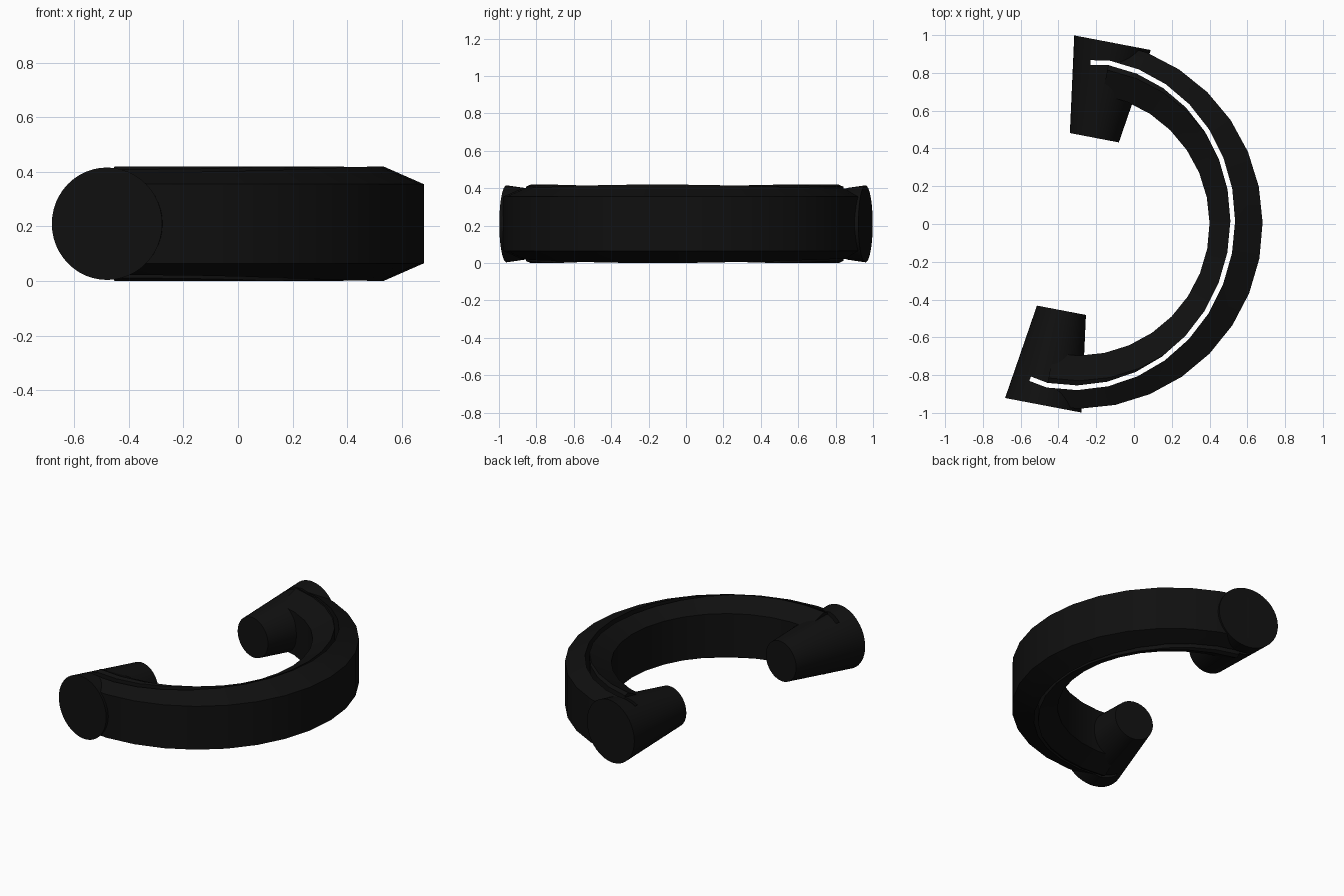
import bpy, bmesh, math
from mathutils import Matrix, Vector

if "Cube" in bpy.data.objects:
    bpy.data.objects.remove(bpy.data.objects["Cube"])

# Local frame: centre of the arc, tilted in plan
FRAME = Matrix.Translation((-0.297, 0, 0.21)) @ Matrix.Rotation(math.radians(-10.8), 4, 'Z')

black = bpy.data.materials.new("matte_black")
black.diffuse_color = (0.005, 0.005, 0.005, 1)
black.use_nodes = True
black.node_tree.nodes["Principled BSDF"].inputs["Base Color"].default_value = black.diffuse_color


def make_object(name, bm):
    bmesh.ops.recalc_face_normals(bm, faces=bm.faces)
    bm.transform(FRAME)
    mesh = bpy.data.meshes.new(name)
    bm.to_mesh(mesh)
    bm.free()
    mesh.materials.append(black)
    obj = bpy.data.objects.new(name, mesh)
    bpy.context.collection.objects.link(obj)
    return obj


def loft(name, sections):
    """Skin a list of closed cross-sections and cap both ends."""
    bm = bmesh.new()
    rings = [[bm.verts.new(p) for p in s] for s in sections]
    n = len(rings[0])
    for a, b in zip(rings, rings[1:]):
        for i in range(n):
            j = (i + 1) % n
            bm.faces.new((a[i], a[j], b[j], b[i]))
    bm.faces.new(rings[0])
    bm.faces.new(rings[-1])
    return make_object(name, bm)


angles = [math.radians(-90 + 11.25 * i) for i in range(17)]

# Half-circle body with a ridged six-sided section
profile = [(0.697, -0.145), (0.83, -0.21), (0.978, -0.145),
           (0.978, 0.145), (0.83, 0.21), (0.697, 0.145)]
body = loft("curved_body", [[(r * math.cos(a), r * math.sin(a), z) for r, z in profile]
                            for a in angles])

# Tapered round end lugs, pointing to the centre
parts = [body]
for side, label in ((1, "back"), (-1, "front")):
    bm = bmesh.new()
    bmesh.ops.create_cone(bm, cap_ends=True, segments=48, radius1=0.206,
                          radius2=0.132, depth=0.512)
    bm.transform(Matrix.Translation((0, side * 0.721, 0))
                 @ Matrix.Rotation(math.radians(90 * side), 4, 'X'))
    parts.append(make_object(label + "_end_lug", bm))

# Narrow slot that runs right through body and lugs
path = [Vector((0.818 * math.cos(a), 0.869 * math.sin(a), 0)) for a in angles]
path = [Vector((-0.095, -0.852, 0))] + path + [Vector((-0.095, 0.852, 0))]
sections = []
for i, p in enumerate(path):
    t = (path[min(i + 1, len(path) - 1)] - path[max(i - 1, 0)]).normalized()
    n = Vector((t.y, -t.x, 0)) * 0.0125
    sections.append([(p.x + s * n.x, p.y + s * n.y, z)
                     for s, z in ((-1, -0.4), (1, -0.4), (1, 0.4), (-1, 0.4))])
cutter = loft("slot_cutter", sections)
cutter.hide_render = True
cutter.hide_set(True)

for obj in parts:
    cut = obj.modifiers.new("slot", 'BOOLEAN')
    cut.operation = 'DIFFERENCE'
    cut.solver = 'EXACT'
    cut.object = cutter
    bpy.ops.object.select_all(action='DESELECT')
    obj.select_set(True)
    bpy.context.view_layer.objects.active = obj
    bpy.ops.object.modifier_apply(modifier=cut.name)
    bpy.ops.object.shade_smooth_by_angle(angle=math.radians(20))

bpy.data.objects.remove(cutter)
